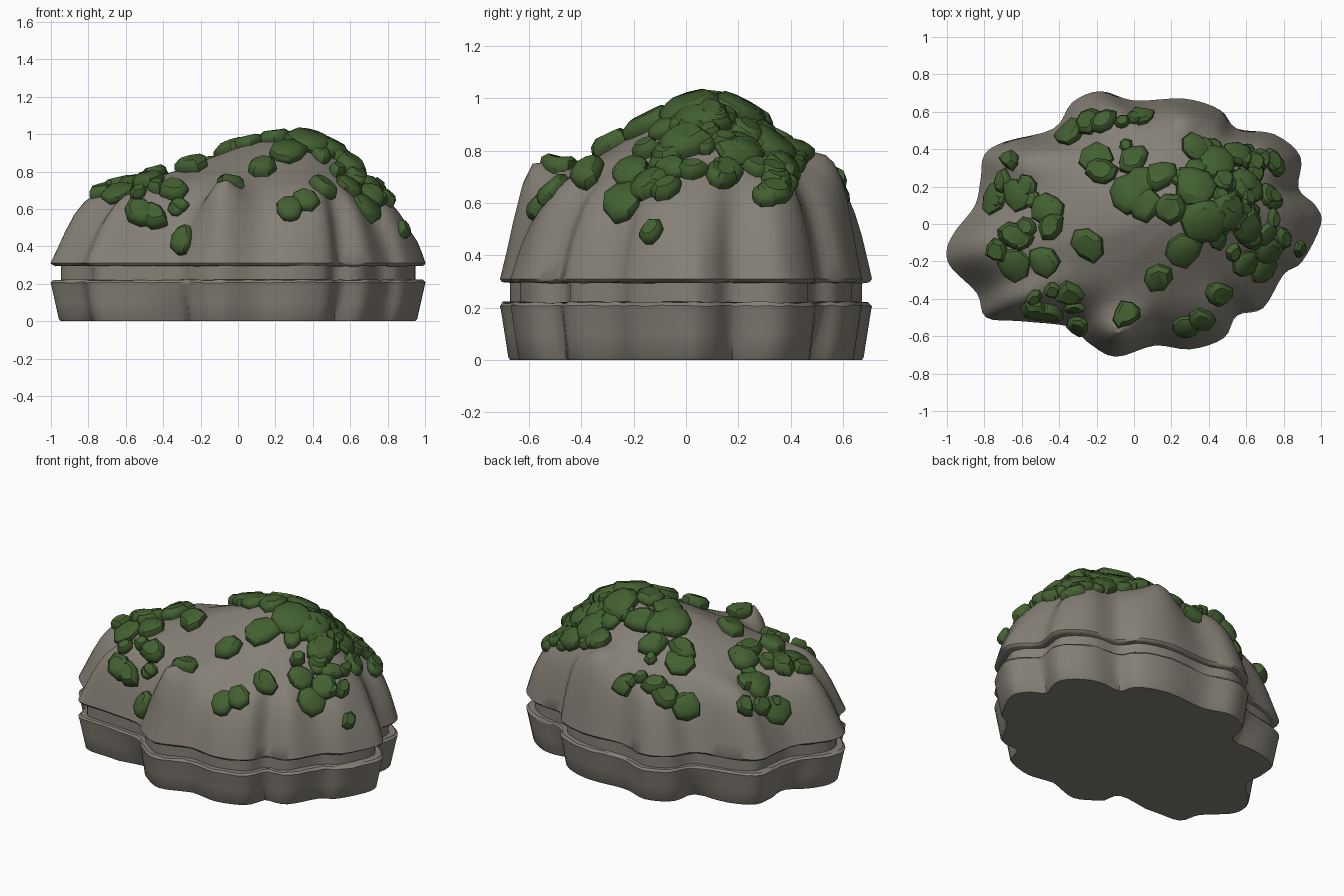
import bpy
import math
import random
from mathutils import Vector
from mathutils.bvhtree import BVHTree

random.seed(4)
cube = bpy.data.objects.get("Cube")
if cube:
    bpy.data.objects.remove(cube)


def make_material(name, colour):
    material = bpy.data.materials.new(name)
    material.use_nodes = True
    material.diffuse_color = (*colour, 1)
    shader = next(n for n in material.node_tree.nodes if n.type == "BSDF_PRINCIPLED")
    shader.inputs["Base Color"].default_value = (*colour, 1)
    shader.inputs["Roughness"].default_value = 0.9
    return material


stone = make_material("warm_grey_stone", (0.235, 0.215, 0.18))
green = make_material("moss_green", (0.056, 0.118, 0.031))


def skin(rings, start=0):
    """Faces joining a stack of equal rings, closed at both ends."""
    count = len(rings[0])
    faces = []
    for level in range(len(rings) - 1):
        low = start + level * count
        high = low + count
        for i in range(count):
            j = (i + 1) % count
            faces.append((low + i, low + j, high + j, high + i))
    last = start + (len(rings) - 1) * count
    faces.append(tuple(range(start + count - 1, start - 1, -1)))
    faces.append(tuple(range(last, last + count)))
    return faces


def make_object(name, verts, faces, material, angle):
    mesh = bpy.data.meshes.new(name)
    mesh.from_pydata(verts, [], faces)
    mesh.materials.append(material)
    obj = bpy.data.objects.new(name, mesh)
    bpy.context.collection.objects.link(obj)
    bpy.ops.object.select_all(action="DESELECT")
    obj.select_set(True)
    bpy.context.view_layer.objects.active = obj
    bpy.ops.object.shade_smooth_by_angle(angle=math.radians(angle))


def make_loft(name, rings, material, angle=40):
    verts = [v for ring in rings for v in ring]
    faces = skin(rings)
    make_object(name, verts, faces, material, angle)
    return verts, faces


# Lobed ground outline
outline = [
    (1, 0), (.9, -.2), (.8, -.27), (.69, -.45), (.55, -.49), (.48, -.61),
    (.3, -.67), (.11, -.65), (-.1, -.71), (-.25, -.63), (-.34, -.55), (-.6, -.52),
    (-.79, -.5), (-.84, -.37), (-.98, -.23), (-1, -.13), (-.95, -.03), (-.85, .1),
    (-.82, .24), (-.8, .37), (-.69, .44), (-.43, .51), (-.33, .65), (-.18, .71),
    (0, .66), (.27, .67), (.46, .61), (.55, .51), (.75, .48), (.89, .36),
    (.88, .19), (.97, .1),
]
points = [Vector(p) for p in reversed(outline)]


def smooth_closed(pts, steps):
    """Closed spline through the points."""
    result = []
    n = len(pts)
    for i in range(n):
        a, b, c, d = (pts[(i + k) % n] for k in (-1, 0, 1, 2))
        for s in range(steps):
            t = s / steps
            result.append(0.5 * (2 * b + (c - a) * t + (2 * a - 5 * b + 4 * c - d) * t * t
                                 + (3 * b - a - 3 * c + d) * t ** 3))
    return result


rim = smooth_closed(points, 4)
window = 9
soft_rim = [sum((rim[(i + k) % len(rim)] for k in range(-window, window + 1)), Vector((0, 0)))
            / (2 * window + 1) for i in range(len(rim))]
# How far each rim point bulges out (lobe) or dips in (valley)
bulge = [(p - q).dot(p.normalized()) for p, q in zip(rim, soft_rim)]


def flat_ring(z, scale, rough=0.0, pinch=0.0):
    ring = []
    for p, out in zip(rim, bulge):
        q = p * scale + p.normalized() * min(0, out) * pinch
        ring.append((q.x, q.y, z + random.uniform(-rough, rough)))
    return ring


# Lower slab, its valleys cut deeper towards the ground, and the recessed waist
make_loft("rock_base", [flat_ring(0, .945, 0, .8), flat_ring(.01, .955, 0, .8),
                        flat_ring(.1, .975, 0, .4), flat_ring(.19, .995),
                        flat_ring(.207, 1, .003), flat_ring(.22, .985, .004)], stone)
make_loft("rock_waist", [flat_ring(.2, .945), flat_ring(.31, .945)], stone)

# Domed upper rock: rings shrink towards an off-centre summit
summit = Vector((.3, .1))
dome = [(1, .31), (.97, .385), (.94, .46), (.905, .53), (.87, .585), (.83, .63), (.78, .67),
        (.72, .71), (.65, .745), (.57, .78), (.48, .82), (.36, .875), (.25, .925),
        (.14, .96), (.05, .98)]
# Knuckles and hollows: x, y, height, width
swells = [(-.1, -.6, .14, .1), (.25, .56, .1, .12), (-.85, -.1, .02, .14),
          (.9, .02, -.1, .13), (.52, .1, .03, .12), (.3, -.55, -.04, .1),
          (.72, -.26, -.06, .14), (.8, .28, -.06, .14)]


def dome_point(i, s, z):
    blend = min(1, max(0, (.95 - s) / .42))
    edge = rim[i].lerp(soft_rim[i], blend)
    p = summit + (edge - summit) * s
    fade = min(1, (1 - s) / .1)
    ridge = bulge[i] * (.5 if bulge[i] > 0 else .3)
    z += ridge * fade * math.exp(-((s - .85) / .12) ** 2)
    for x, y, height, width in swells:
        distance = (p - Vector((x, y))).length / width
        z += height * fade * math.exp(-distance * distance)
    return (p.x, p.y, z)


top_rings = [flat_ring(.295, .975, .003), flat_ring(.3, .99, .004)]
top_rings += [[dome_point(i, s, z) for i in range(len(rim))] for s, z in dome]
top_verts, top_faces = make_loft("rock_top", top_rings, stone)
surface = BVHTree.FromPolygons([Vector(v) for v in top_verts], top_faces)

# Moss clumps lying on the rock, tipped a little towards level
moss_verts, moss_faces = [], []
up = Vector((0, 0, 1))


def add_clump(x, y, radius):
    hit, normal, _, _ = surface.ray_cast(Vector((x, y, 2)), -up)
    if hit is None:
        return
    lean = normal.lerp(up, .35).normalized()
    turn = lean.to_track_quat("Z", "Y")
    sides = random.choice((7, 8, 9))
    spin = random.uniform(0, math.tau)
    squash = random.uniform(.7, 1)
    thick = random.uniform(.85, 1.25) * min(1, .5 + radius * 6)
    reach = [random.uniform(.9, 1.2) for _ in range(sides)]
    rings = []
    for spread, lift in ((.85, -.02), (1, .01), (.94, .033), (.65, .05)):
        ring = []
        for k in range(sides):
            a = math.tau * k / sides
            r = radius * reach[k] * spread
            u, v = r * math.cos(a), r * squash * math.sin(a)
            offset = Vector((u * math.cos(spin) - v * math.sin(spin),
                             u * math.sin(spin) + v * math.cos(spin), 0))
            flat = hit + turn @ offset
            draped = surface.find_nearest(flat)[0]
            ring.append(flat.lerp(draped, .6) + lean * lift * thick)
        rings.append(ring)
    moss_faces.extend(skin(rings, len(moss_verts)))
    moss_verts.extend(v for ring in rings for v in ring)


# Large single clumps: x, y, radius
clumps = [
    (-.33, .48, .09), (-.24, .55, .09), (-.16, .55, .08), (.04, .57, .07), (-.2, .35, .09),
    (-.17, .28, .09), (0, .34, .09), (-.03, .16, .11), (.04, .22, .1), (.14, .25, .1),
    (.06, .1, .09), (.2, .08, .09), (.33, .2, .12), (.33, .4, .08), (.44, .32, .11),
    (.54, .37, .09), (.38, .02, .12), (.5, .07, .12), (.6, .2, .1), (.6, 0, .1),
    (.26, -.13, .11), (.13, -.28, .09), (.44, -.07, .08), (-.25, -.11, .1),
    (-.46, .08, .1), (-.44, -.01, .08), (-.62, .16, .09), (-.74, .13, .1), (-.64, -.06, .1),
    (-.64, -.22, .1), (-.48, -.2, .09), (-.34, -.37, .08), (-.53, -.45, .09),
    (-.45, -.46, .08), (-.29, -.53, .09), (-.04, -.48, .08), (.36, -.51, .08),
    (.28, -.55, .08), (.45, -.37, .08), (.68, -.24, .1), (.72, -.14, .09),
    (-.66, .34, .07), (.88, -.13, .05),
]
for clump in clumps:
    add_clump(*clump)

# Scattered small clumps: centre, spread, how many, largest radius
patches = [((.64, .1), (.19, .33), 36, .075), ((.4, .3), (.2, .13), 8, .07),
           ((-.64, .02), (.13, .3), 9, .07), ((-.5, -.42), (.2, .08), 5, .05),
           ((0, .5), (.14, .1), 3, .05)]
for centre, spread, count, largest in patches:
    for _ in range(count):
        angle = random.uniform(0, math.tau)
        far = math.sqrt(random.random())
        add_clump(centre[0] + spread[0] * far * math.cos(angle),
                  centre[1] + spread[1] * far * math.sin(angle),
                  random.uniform(.04, largest))

make_object("moss_clumps", moss_verts, moss_faces, green, 40)
